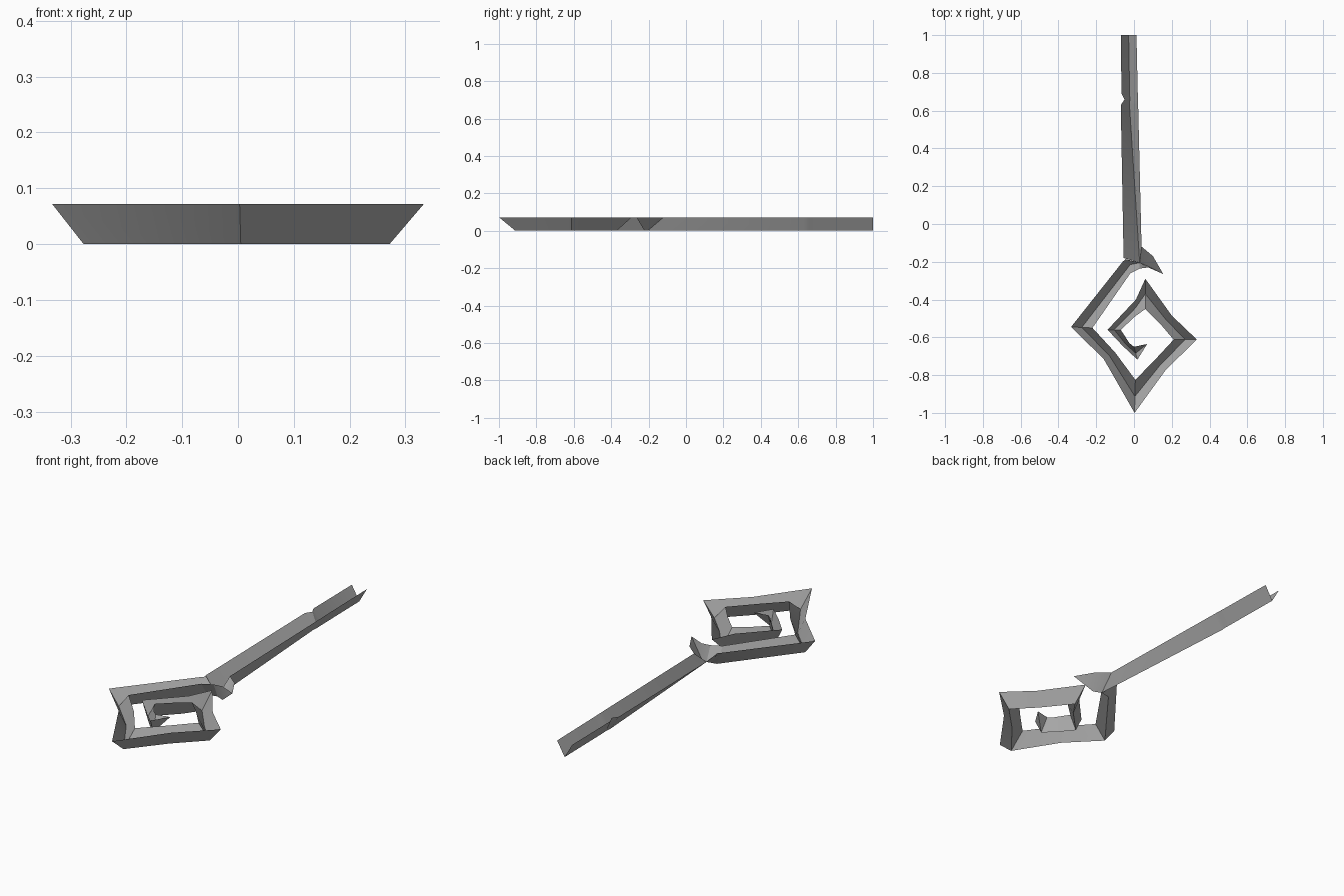
import bpy
import bmesh
from mathutils import Vector

RIM_HEIGHT = 0.072

default_cube = bpy.data.objects.get("Cube")
if default_cube:
    bpy.data.objects.remove(default_cube, do_unlink=True)


def make_material(name, color):
    material = bpy.data.materials.new(name)
    material.use_nodes = True
    material.diffuse_color = color
    material.node_tree.nodes["Principled BSDF"].inputs["Base Color"].default_value = color
    return material


grey = make_material("plain grey", (0.4, 0.4, 0.4, 1))


def station(outer, inner, valley=None, depth=RIM_HEIGHT):
    """One V-shaped cross-section: two rim points and a valley point between them."""
    outer, inner = Vector(outer), Vector(inner)
    valley = Vector(valley) if valley else (outer + inner) / 2
    return (
        outer.to_3d() + Vector((0, 0, RIM_HEIGHT)),
        valley.to_3d() + Vector((0, 0, RIM_HEIGHT - depth)),
        inner.to_3d() + Vector((0, 0, RIM_HEIGHT)),
    )


def make_groove(name, stations):
    """Skin an open V channel through a row of cross-sections."""
    mesh = bpy.data.meshes.new(name)
    bm = bmesh.new()
    rows = [[bm.verts.new(point) for point in section] for section in stations]
    for first, second in zip(rows, rows[1:]):
        for side in range(len(first) - 1):
            bm.faces.new((first[side], second[side], second[side + 1], first[side + 1]))
    bmesh.ops.remove_doubles(bm, verts=bm.verts, dist=0.0005)
    bmesh.ops.recalc_face_normals(bm, faces=bm.faces)
    # The open side of the channel faces up
    if sum(face.normal.z * face.calc_area() for face in bm.faces) < 0:
        bmesh.ops.reverse_faces(bm, faces=bm.faces)
    bm.to_mesh(mesh)
    bm.free()
    mesh.materials.append(grey)
    groove = bpy.data.objects.new(name, mesh)
    bpy.context.collection.objects.link(groove)
    bpy.ops.object.select_all(action="DESELECT")
    groove.select_set(True)
    bpy.context.view_layer.objects.active = groove
    bpy.ops.object.shade_smooth_by_angle()
    return groove


# Long straight shaft with a small nick in its left rim
make_groove("shaft", [
    station(outer=(-0.07, 1), inner=(0.013, 1)),
    station(outer=(-0.066, 0.69), inner=(0.02, 0.69)),
    station(outer=(-0.05, 0.66), inner=(0.021, 0.66), valley=(-0.022, 0.66)),
    station(outer=(-0.07, 0.63), inner=(0.022, 0.63)),
    station(outer=(-0.055, -0.18), inner=(0.04, -0.12), valley=(0.03, -0.205)),
])

# Short barb that rises to a point beside the shaft
make_groove("barb", [
    station(outer=(0.04, -0.12), inner=(0.03, -0.236), valley=(0.03, -0.205)),
    station(outer=(0.10, -0.17), inner=(0.075, -0.23), valley=(0.07, -0.222)),
    station(outer=(0.155, -0.265), inner=(0.155, -0.265), depth=0),
])

# Angular spiral head, with rims bowed inward between the corners
make_groove("spiral_head", [
    station(outer=(-0.045, -0.186), inner=(0.03, -0.236), valley=(0.03, -0.205)),
    station(outer=(-0.06, -0.20), inner=(-0.02, -0.262), valley=(-0.02, -0.215)),
    station(outer=(-0.333, -0.545), inner=(-0.22, -0.55)),
    station(outer=(-0.16, -0.715), inner=(-0.10, -0.68)),
    station(outer=(0.003, -1), inner=(0.007, -0.825)),
    station(outer=(0.17, -0.77), inner=(0.11, -0.72)),
    station(outer=(0.333, -0.612), inner=(0.21, -0.612)),
    station(outer=(0.20, -0.485), inner=(0.14, -0.53)),
    station(outer=(0.06, -0.29), inner=(0.06, -0.45)),
    station(outer=(0.01, -0.40), inner=(0.005, -0.49)),
    station(outer=(-0.14, -0.56), inner=(-0.07, -0.56)),
    station(outer=(-0.06, -0.645), inner=(-0.025, -0.63)),
    station(outer=(0.018, -0.718), inner=(0.0, -0.65)),
    station(outer=(0.07, -0.635), inner=(0.07, -0.635), depth=0),
])
